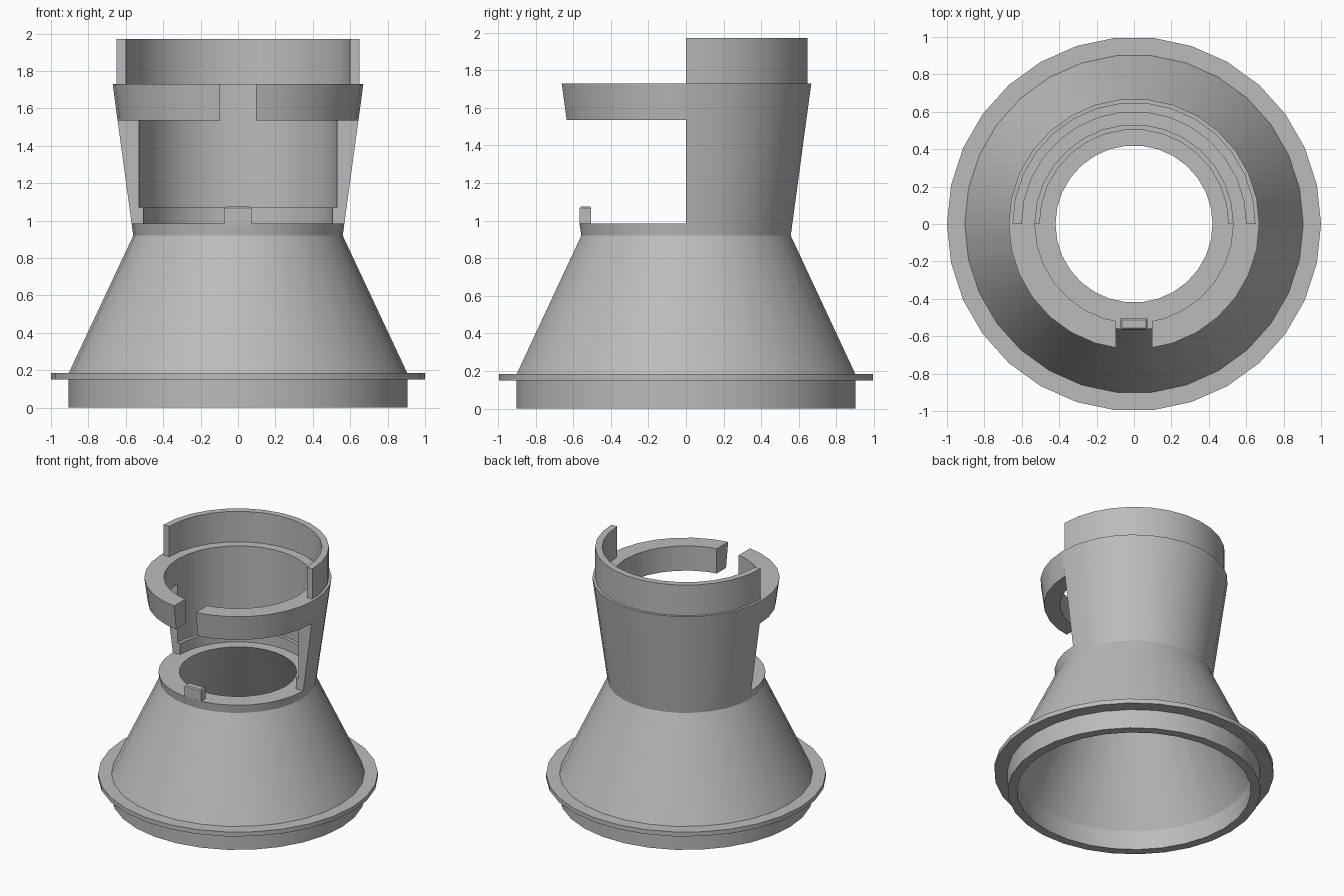
import bpy, bmesh, math
from mathutils import Matrix

if "Cube" in bpy.data.objects:
    bpy.data.objects.remove(bpy.data.objects["Cube"], do_unlink=True)

STEP = math.radians(12)  # thirty sides per full turn

grey = bpy.data.materials.new("plain grey")
grey.use_nodes = True
grey.diffuse_color = (0.5, 0.5, 0.5, 1)
grey.node_tree.nodes["Principled BSDF"].inputs["Base Color"].default_value = (0.5, 0.5, 0.5, 1)


def revolve(profile, first, steps):
    """Sweep a closed (radius, height) outline around z, capping open ends."""
    bm = bmesh.new()
    full = steps * STEP > 6.28
    rings = []
    for i in range(steps if full else steps + 1):
        a = (first + i) * STEP
        rings.append([bm.verts.new((r * math.cos(a), r * math.sin(a), z)) for r, z in profile])
    n = len(profile)
    for i in range(steps):
        a, b = rings[i], rings[(i + 1) % len(rings)]
        for j in range(n):
            k = (j + 1) % n
            bm.faces.new((a[j], b[j], b[k], a[k]))
    if not full:
        bm.faces.new(rings[0])
        bm.faces.new(rings[-1])
    bmesh.ops.recalc_face_normals(bm, faces=bm.faces)
    return bm


def finish(bm, name):
    bmesh.ops.recalc_face_normals(bm, faces=bm.faces)
    mesh = bpy.data.meshes.new(name)
    bm.to_mesh(mesh)
    bm.free()
    mesh.materials.append(grey)
    obj = bpy.data.objects.new(name, mesh)
    bpy.context.collection.objects.link(obj)
    bpy.ops.object.select_all(action="DESELECT")
    obj.select_set(True)
    bpy.context.view_layer.objects.active = obj
    bpy.ops.object.shade_smooth_by_angle(angle=math.radians(20))
    return obj


# Hollow cone with its lower rim, flange and collar
finish(revolve([(0.837, 0), (0.905, 0), (0.905, 0.15), (1, 0.15), (1, 0.185),
                (0.905, 0.185), (0.56, 0.92), (0.569, 0.985), (0.42, 0.985),
                (0.837, 0.15)], 0, 30), "cone_base")

# Half sleeve at the back, stepped inside, with a thin upper lip
finish(revolve([(0.505, 0.985), (0.569, 0.985), (0.67, 1.73), (0.65, 1.73),
                (0.65, 1.97), (0.6, 1.97), (0.6, 1.73), (0.53, 1.73),
                (0.53, 1.07), (0.505, 1.07)], 0, 15), "back_sleeve")

# Clip arms: one arm trimmed at the front gap, then mirrored
arm = revolve([(0.53, 1.535), (0.644, 1.535), (0.67, 1.73), (0.53, 1.73)], 15, 8)
bmesh.ops.bisect_plane(arm, geom=arm.verts[:] + arm.edges[:] + arm.faces[:],
                       plane_co=(-0.095, 0, 0), plane_no=(1, 0, 0), clear_outer=True)
bmesh.ops.holes_fill(arm, edges=[e for e in arm.edges if e.is_boundary])
clip = finish(arm, "clip_arms")
clip.modifiers.new("mirror", "MIRROR").use_axis[0] = True

# Locating tab on the collar, with softened top edges
tab = bmesh.new()
bmesh.ops.create_cube(tab, size=1, matrix=Matrix.Translation((0, -0.535, 1.025))
                      @ Matrix.Diagonal((0.144, 0.06, 0.1, 1)))
top = [e for e in tab.edges if all(v.co.z > 1.07 for v in e.verts)]
bmesh.ops.bevel(tab, geom=top, offset=0.008, segments=1, affect="EDGES")
finish(tab, "front_tab")
